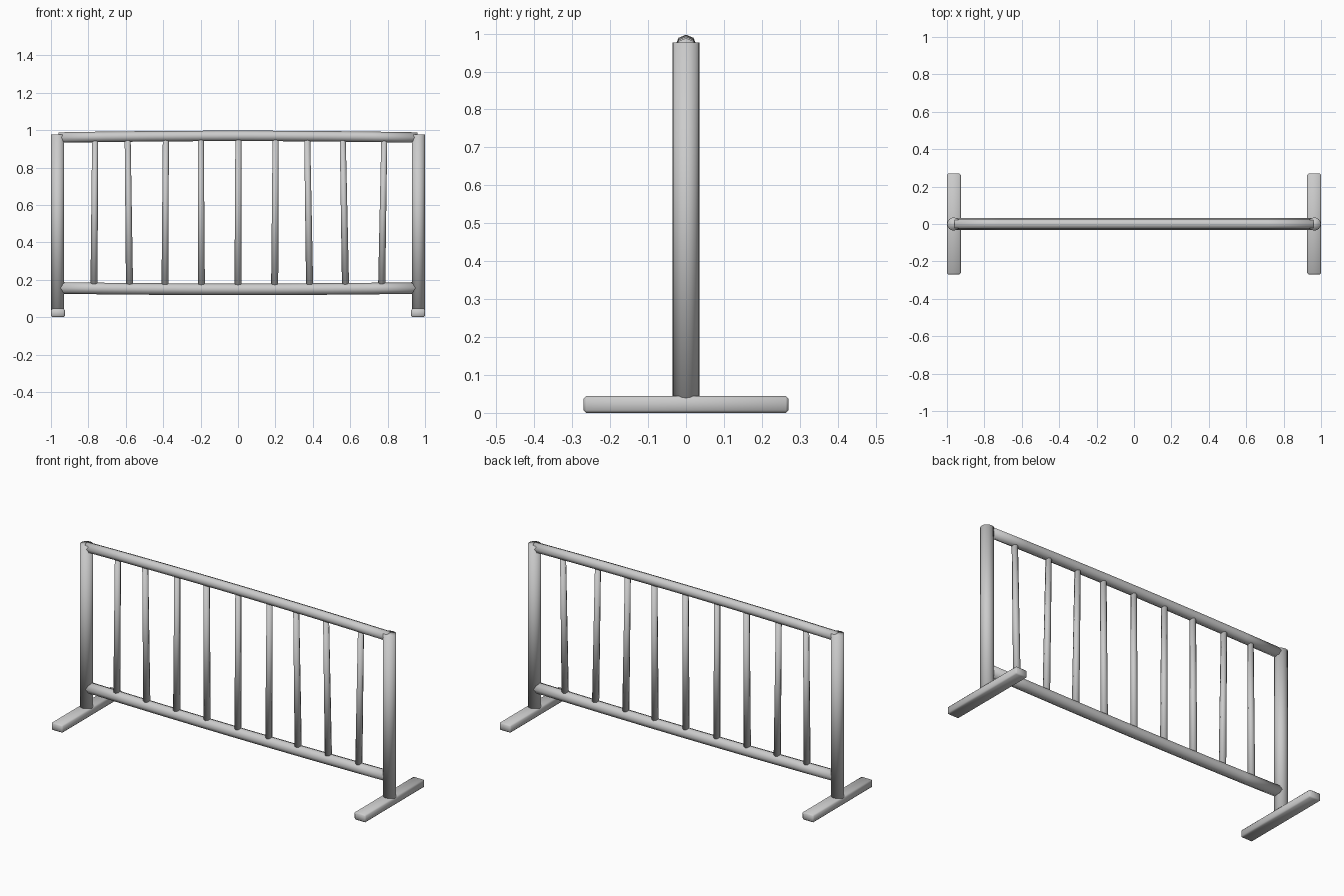
import bpy, bmesh, math
from mathutils import Vector

cube = bpy.data.objects.get("Cube")
if cube:
    bpy.data.objects.remove(cube)

steel = bpy.data.materials.new("light_grey_steel")
steel.use_nodes = True
grey = (0.6, 0.6, 0.6, 1)
steel.diffuse_color = grey
steel.node_tree.nodes["Principled BSDF"].inputs["Base Color"].default_value = grey


def finish(name, bm, smooth=True):
    bmesh.ops.recalc_face_normals(bm, faces=bm.faces)
    for face in bm.faces:
        face.smooth = smooth
    mesh = bpy.data.meshes.new(name)
    bm.to_mesh(mesh)
    bm.free()
    mesh.materials.append(steel)
    obj = bpy.data.objects.new(name, mesh)
    bpy.context.scene.collection.objects.link(obj)
    return obj


def tube(name, path, radii, sides):
    """Capped tube along a path lying in the xz plane."""
    bm = bmesh.new()
    path = [Vector(p) for p in path]
    along = (path[-1] - path[0]).normalized()
    u = Vector((0, 1, 0))
    v = along.cross(u)
    rings = []
    for p, r in zip(path, radii):
        angles = [math.tau * i / sides for i in range(sides)]
        rings.append([bm.verts.new(p + r * (math.cos(a) * u + math.sin(a) * v)) for a in angles])
    for a, b in zip(rings, rings[1:]):
        for i in range(sides):
            j = (i + 1) % sides
            bm.faces.new((a[i], a[j], b[j], b[i]))
    bm.faces.new(rings[0])
    bm.faces.new(rings[-1])
    return finish(name, bm)


# Feet and posts, one at each end
for side, sign in (("left", 1), ("right", -1)):
    bm = bmesh.new()
    bmesh.ops.create_cube(bm, size=1)
    bmesh.ops.scale(bm, verts=bm.verts, vec=(0.074, 0.54, 0.045))
    bmesh.ops.translate(bm, verts=bm.verts, vec=(sign * 0.963, 0, 0.0225))
    bmesh.ops.bevel(bm, geom=bm.edges[:], offset=0.007, segments=1, affect='EDGES')
    finish(side + "_foot", bm)
    x = sign * 0.964
    tube(side + "_post", [(x, 0, 0.03), (x, 0, 0.977)], [0.035, 0.035], 16)

# Rails, each bowed slightly away from the middle of the panel
for name, end_z, bow, radius in (("top_rail", 0.960, 0.009, 0.028),
                                 ("bottom_rail", 0.156, -0.007, 0.031)):
    steps = [i / 4 - 1 for i in range(9)]
    path = [(t * 0.96, 0, end_z + bow * (1 - t * t)) for t in steps]
    tube(name, path, [radius] * len(path), 8)

# Upright bars, a little out of true: (bottom x, top x)
bars = [(-0.77, -0.764), (-0.58, -0.59), (-0.39, -0.386), (-0.196, -0.199), (0, 0.002),
        (0.196, 0.201), (0.383, 0.37), (0.575, 0.56), (0.768, 0.782)]
for i, (low, high) in enumerate(bars, 1):
    tube(f"bar_{i}", [(low, 0, 0.155), (high, 0, 0.96)], [0.019, 0.016], 8)
